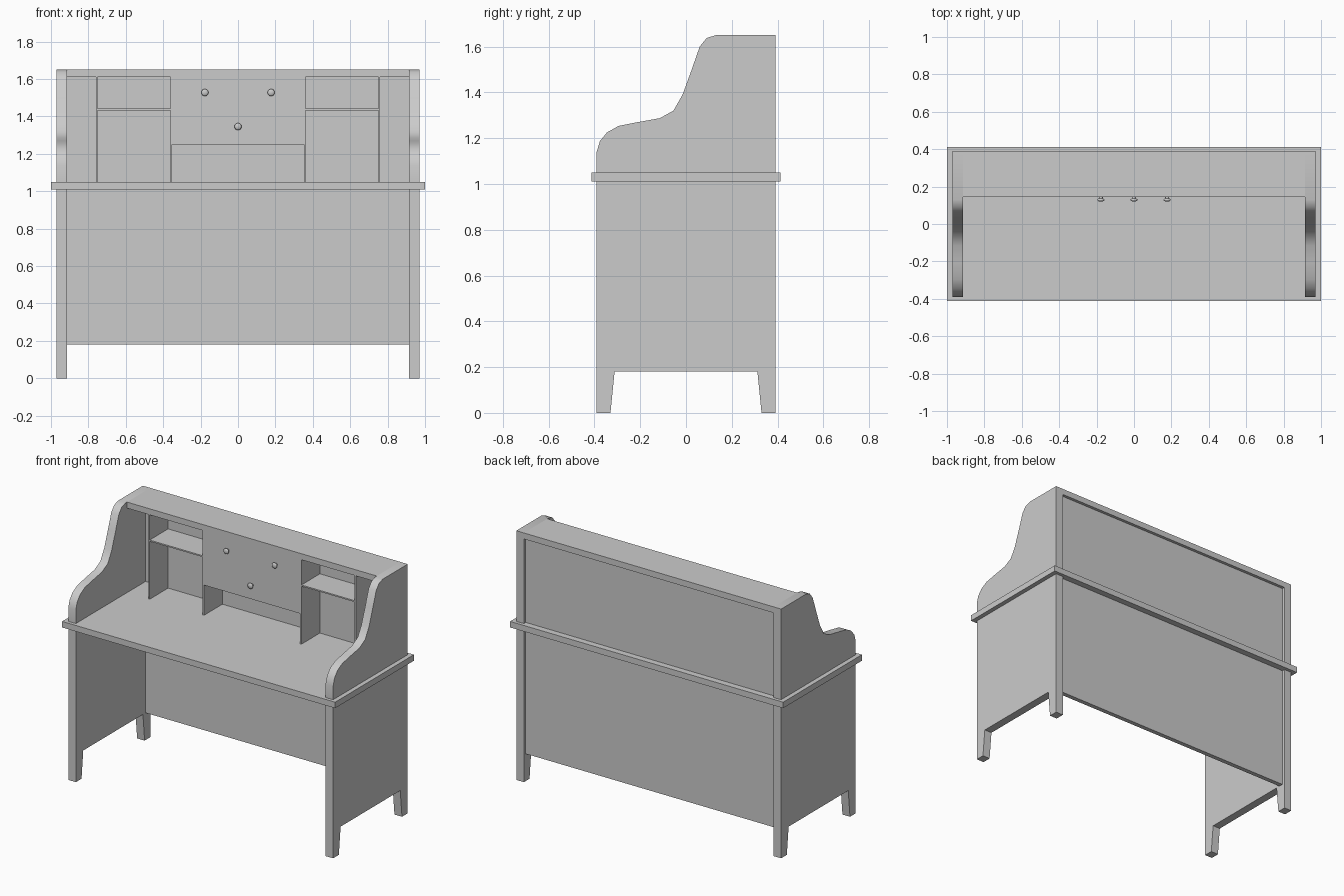
import bpy, bmesh, math
from mathutils import Matrix

if "Cube" in bpy.data.objects:
    bpy.data.objects.remove(bpy.data.objects["Cube"])

grey = bpy.data.materials.new("plain_grey")
grey.use_nodes = True
COLOUR = (0.6, 0.6, 0.6, 1)
grey.diffuse_color = COLOUR
grey.node_tree.nodes["Principled BSDF"].inputs["Base Color"].default_value = COLOUR


def finish(name, bm, smooth=False):
    bmesh.ops.recalc_face_normals(bm, faces=bm.faces)
    mesh = bpy.data.meshes.new(name)
    bm.to_mesh(mesh)
    bm.free()
    mesh.materials.append(grey)
    obj = bpy.data.objects.new(name, mesh)
    bpy.context.collection.objects.link(obj)
    if smooth:
        bpy.ops.object.select_all(action='DESELECT')
        obj.select_set(True)
        bpy.context.view_layer.objects.active = obj
        bpy.ops.object.shade_smooth_by_angle(angle=math.radians(35))
    return obj


def box(name, x, y, z):
    """Box from (low, high) ranges on each axis."""
    bm = bmesh.new()
    bmesh.ops.create_cube(bm, size=1)
    for v in bm.verts:
        v.co = [r[0] if c < 0 else r[1] for c, r in zip(v.co, (x, y, z))]
    return finish(name, bm)


def side_slab(name, profile, x0, x1):
    """Extrude a (y, z) outline across x."""
    bm = bmesh.new()
    face = bm.faces.new([bm.verts.new((x0, y, z)) for y, z in profile])
    ext = bmesh.ops.extrude_face_region(bm, geom=[face])
    for v in ext["geom"]:
        if isinstance(v, bmesh.types.BMVert):
            v.co.x = x1
    return finish(name, bm, smooth=True)


def knob(name, x, z):
    """Flattened ball on a short stem, pointing forward."""
    bm = bmesh.new()
    bmesh.ops.create_uvsphere(
        bm, u_segments=20, v_segments=12, radius=0.019,
        matrix=Matrix.Translation((x, DRAWER_Y - 0.018, z)) @ Matrix.Diagonal((1, 0.5, 1, 1)))
    bmesh.ops.create_cone(
        bm, cap_ends=True, segments=16, radius1=0.01, radius2=0.01, depth=0.02,
        matrix=Matrix.Translation((x, DRAWER_Y - 0.008, z)) @ Matrix.Rotation(math.pi / 2, 4, 'X'))
    return finish(name, bm, smooth=True)


INNER, OUTER = 0.915, 0.97
HALF_D = 0.39
TOP_Z, DESK_LOW, DESK_HIGH = 1.65, 1.01, 1.05
DRAWER_Y, BACK_Y = 0.147, 0.34
LID_LOW = 1.61

# Side outlines: legs below the worktop, swept curve above it
legs = [(-HALF_D, 0), (-0.33, 0), (-0.312, 0.18), (0.312, 0.18), (0.33, 0),
        (HALF_D, 0), (HALF_D, DESK_LOW), (-HALF_D, DESK_LOW)]
curve = [(HALF_D, DESK_HIGH), (HALF_D, TOP_Z), (0.13, TOP_Z), (0.09, 1.637),
         (0.06, 1.6), (0.025, 1.5), (-0.015, 1.39), (-0.055, 1.32),
         (-0.115, 1.287), (-0.21, 1.27), (-0.295, 1.253), (-0.345, 1.225),
         (-0.376, 1.187), (-0.39, 1.14), (-HALF_D, DESK_HIGH)]

for side, s in (("left", 1), ("right", -1)):
    side_slab(side + "_leg_panel", legs, s * INNER, s * OUTER)
    side_slab(side + "_curved_side", curve, s * INNER, s * OUTER)
    # Pigeonhole dividers and shelf
    for part, a in (("outer", 0.75), ("inner", 0.352)):
        box(f"{side}_{part}_divider", sorted((s * a, s * (a + 0.01))),
            (DRAWER_Y, BACK_Y), (DESK_HIGH, LID_LOW))
    box(side + "_shelf", sorted((s * 0.362, s * 0.75)), (DRAWER_Y, BACK_Y), (1.433, 1.442))
    knob(side + "_upper_knob", s * 0.177, 1.528)

# Worktop, lid and recessed back panels
box("worktop", (-1, 1), (-0.412, 0.412), (DESK_LOW, DESK_HIGH))
box("top_board", (-INNER, INNER), (0.145, HALF_D), (LID_LOW, TOP_Z))
box("upper_back_panel", (-INNER, INNER), (BACK_Y, 0.37), (DESK_HIGH, LID_LOW))
box("lower_back_panel", (-INNER, INNER), (BACK_Y, 0.37), (0.18, DESK_LOW))

# Centre drawers
box("upper_drawers", (-0.352, 0.352), (DRAWER_Y, BACK_Y), (1.437, LID_LOW))
box("lower_drawer", (-0.352, 0.352), (DRAWER_Y, BACK_Y), (1.25, 1.437))
knob("lower_knob", 0, 1.346)
